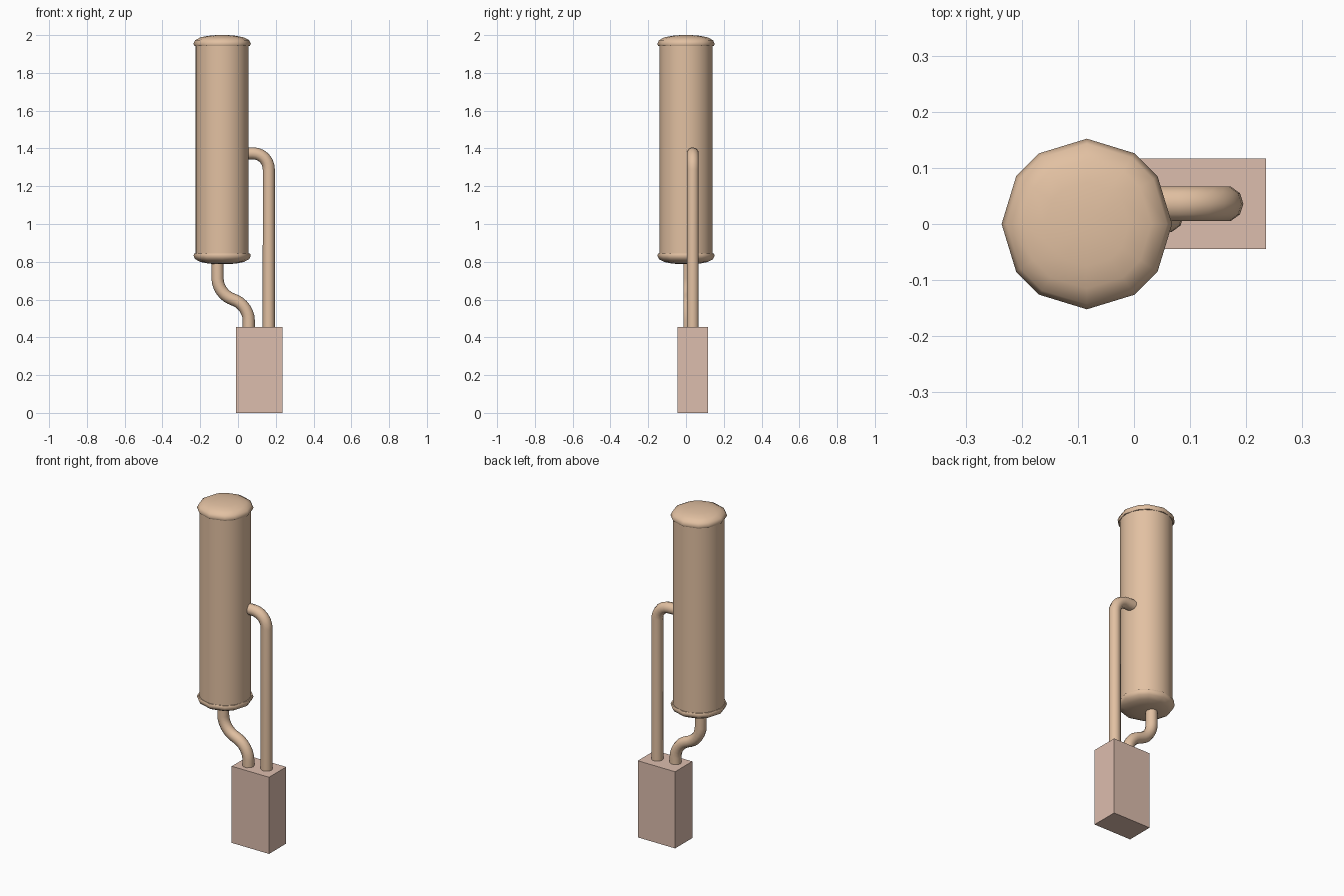
import bpy, bmesh, math
from mathutils import Vector

if "Cube" in bpy.data.objects:
    bpy.data.objects.remove(bpy.data.objects["Cube"])

CX = -0.084  # tank axis


def material(name, color):
    m = bpy.data.materials.new(name)
    m.diffuse_color = (*color, 1)
    m.use_nodes = True
    m.node_tree.nodes["Principled BSDF"].inputs["Base Color"].default_value = m.diffuse_color
    return m


tan = material("tan_metal", (0.76, 0.53, 0.36))
rose = material("rose_box", (0.72, 0.51, 0.42))


def finish(ob, mat, angle=50):
    ob.data.materials.clear()
    ob.data.materials.append(mat)
    bpy.ops.object.select_all(action='DESELECT')
    ob.select_set(True)
    bpy.context.view_layer.objects.active = ob
    if angle:
        bpy.ops.object.shade_smooth_by_angle(angle=math.radians(angle))


def lathe(name, profile, angles, mat):
    """Rings of (radius, z) around the tank axis, closed at both ends."""
    bm = bmesh.new()
    rings = [[bm.verts.new((CX + r * math.cos(a), r * math.sin(a), z)) for a in angles]
             for r, z in profile]
    n = len(angles)
    for lo, hi in zip(rings, rings[1:]):
        for i in range(n):
            j = (i + 1) % n
            bm.faces.new((lo[i], lo[j], hi[j], hi[i]))
    bm.faces.new(rings[0])
    bm.faces.new(rings[-1])
    bmesh.ops.recalc_face_normals(bm, faces=bm.faces)
    me = bpy.data.meshes.new(name)
    bm.to_mesh(me)
    bm.free()
    ob = bpy.data.objects.new(name, me)
    bpy.context.collection.objects.link(ob)
    finish(ob, mat)


def pipe(name, corners, bend, radius=0.032):
    """Tube along a path whose corners are rounded off."""
    pts = [Vector(c) for c in corners]
    path = [pts[0]]
    for a, b, c in zip(pts, pts[1:], pts[2:]):
        p, q = b + (a - b).normalized() * bend, b + (c - b).normalized() * bend
        for k in range(7):
            t = k / 6
            # blend slightly fuller than a quadratic to approach a circular arc
            w = 0.75
            d = (1 - t) ** 2 + 2 * w * t * (1 - t) + t * t
            path.append((p * (1 - t) ** 2 + b * (2 * w * t * (1 - t)) + q * t * t) / d)
    path.append(pts[-1])
    cu = bpy.data.curves.new(name, 'CURVE')
    cu.dimensions = '3D'
    cu.bevel_depth = radius
    cu.bevel_resolution = 3
    cu.use_fill_caps = True
    sp = cu.splines.new('POLY')
    sp.points.add(len(path) - 1)
    for sp_pt, v in zip(sp.points, path):
        sp_pt.co = (*v, 1)
    ob = bpy.data.objects.new(name, cu)
    bpy.context.collection.objects.link(ob)
    bpy.ops.object.select_all(action='DESELECT')
    ob.select_set(True)
    bpy.context.view_layer.objects.active = ob
    bpy.ops.object.convert(target='MESH')
    finish(bpy.context.object, tan)


# Tank body
lathe("tank_body", [(0.14, 0.83), (0.14, 1.955)],
      [math.tau * i / 24 for i in range(24)], tan)

# Domed end caps with twelve uneven sides
cap_angles = [math.radians(q * 90 + a) for q in range(4) for a in (0, 34, 56)]
cap = [(0.13, 0.0), (0.147, 0.0), (0.152, 0.011), (0.143, 0.03),
       (0.115, 0.045), (0.075, 0.053), (0.03, 0.057)]
lathe("top_cap", [(r, 1.943 + h) for r, h in cap], cap_angles, tan)
lathe("bottom_cap", [(r, 0.844 - h) for r, h in cap], cap_angles, tan)

# Side pipe from the box to the tank wall
pipe("side_pipe", [(0.163, 0.036, 0.43), (0.163, 0.036, 1.374), (0.03, 0.036, 1.374)], 0.085)

# S-bent pipe under the tank
pipe("lower_pipe", [(-0.108, 0.016, 0.81), (-0.108, 0.016, 0.635),
                    (0.057, 0.016, 0.565), (0.057, 0.016, 0.43)], 0.075)

# Box at the base
bpy.ops.mesh.primitive_cube_add(size=1, location=(0.1125, 0.036, 0.2275))
box = bpy.context.object
box.name = "base_box"
box.scale = (0.245, 0.161, 0.455)
bpy.ops.object.transform_apply(location=False, rotation=False, scale=True)
finish(box, rose, 0)
